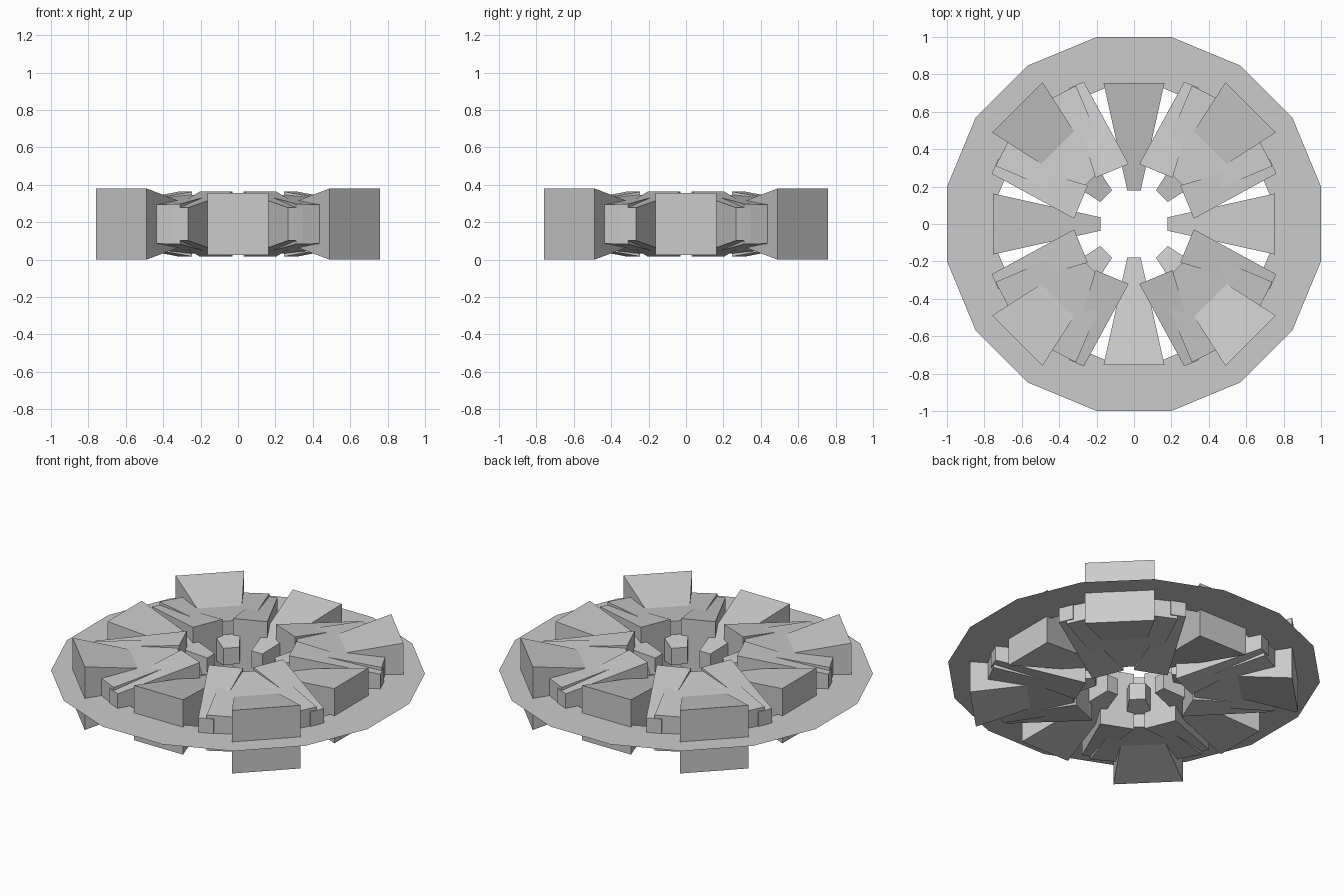
import bpy, math

if "Cube" in bpy.data.objects:
    bpy.data.objects.remove(bpy.data.objects["Cube"])

MID = 0.19  # everything is mirrored about this height


def make(name, verts, faces, angle=0.0):
    mesh = bpy.data.meshes.new(name)
    mesh.from_pydata(verts, [], faces)
    mesh.update()
    ob = bpy.data.objects.new(name, mesh)
    bpy.context.collection.objects.link(ob)
    ob.rotation_euler[2] = angle
    ob.location.z = MID
    return ob


def block(name, outline, angle):
    """Closed block: outline points are (radius, sideways, half height), anticlockwise."""
    n = len(outline)
    verts = [(r, t, -h) for r, t, h in outline] + [(r, t, h) for r, t, h in outline]
    faces = [tuple(reversed(range(n))), tuple(range(n, 2 * n))]
    faces += [(i, (i + 1) % n, n + (i + 1) % n, n + i) for i in range(n)]
    return make(name, verts, faces, math.radians(angle))


def taper(name, r0, w0, h0, r1, w1, h1, angle):
    """Radial frustum from an inner end to an outer end."""
    return block(name, [(r0, -w0, h0), (r1, -w1, h1), (r1, w1, h1), (r0, w0, h0)], angle)


for q in range(4):
    a = q * 90
    # teeth on the axes and the larger teeth on the diagonals, wider outwards
    taper("axis_tooth", 0.18, 0.036, 0.05, 0.755, 0.163, 0.165, a)
    taper("corner_tooth", 0.21, 0.044, 0.05, 0.882, 0.19, 0.19, a + 45)
    # ribs beside each axis tooth, tallest near the hub
    for s in (-1, 1):
        taper("side_rib", 0.307, 0.096, 0.173, 0.805, 0.043, 0.0875, a + s * 22.5)
    # broad sector under each corner tooth, sloping down outwards
    block("sector_block", [(0.33, -0.137, 0.156), (0.742, -0.304, 0.1075),
                           (0.84, 0, 0.1), (0.742, 0.304, 0.1075),
                           (0.33, 0.137, 0.156)], a + 45)

# flat 16-sided rim plate
N = 16
verts = []
for apothem in (1.0, 0.73):
    rad = apothem / math.cos(math.pi / N)
    for i in range(N):
        th = 2 * math.pi * (i + 0.5) / N
        verts.append((rad * math.cos(th), rad * math.sin(th), 0))
faces = [(i, (i + 1) % N, N + (i + 1) % N, N + i) for i in range(N)]
make("rim_plate", verts, faces).data.flip_normals()
bpy.context.view_layer.update()
